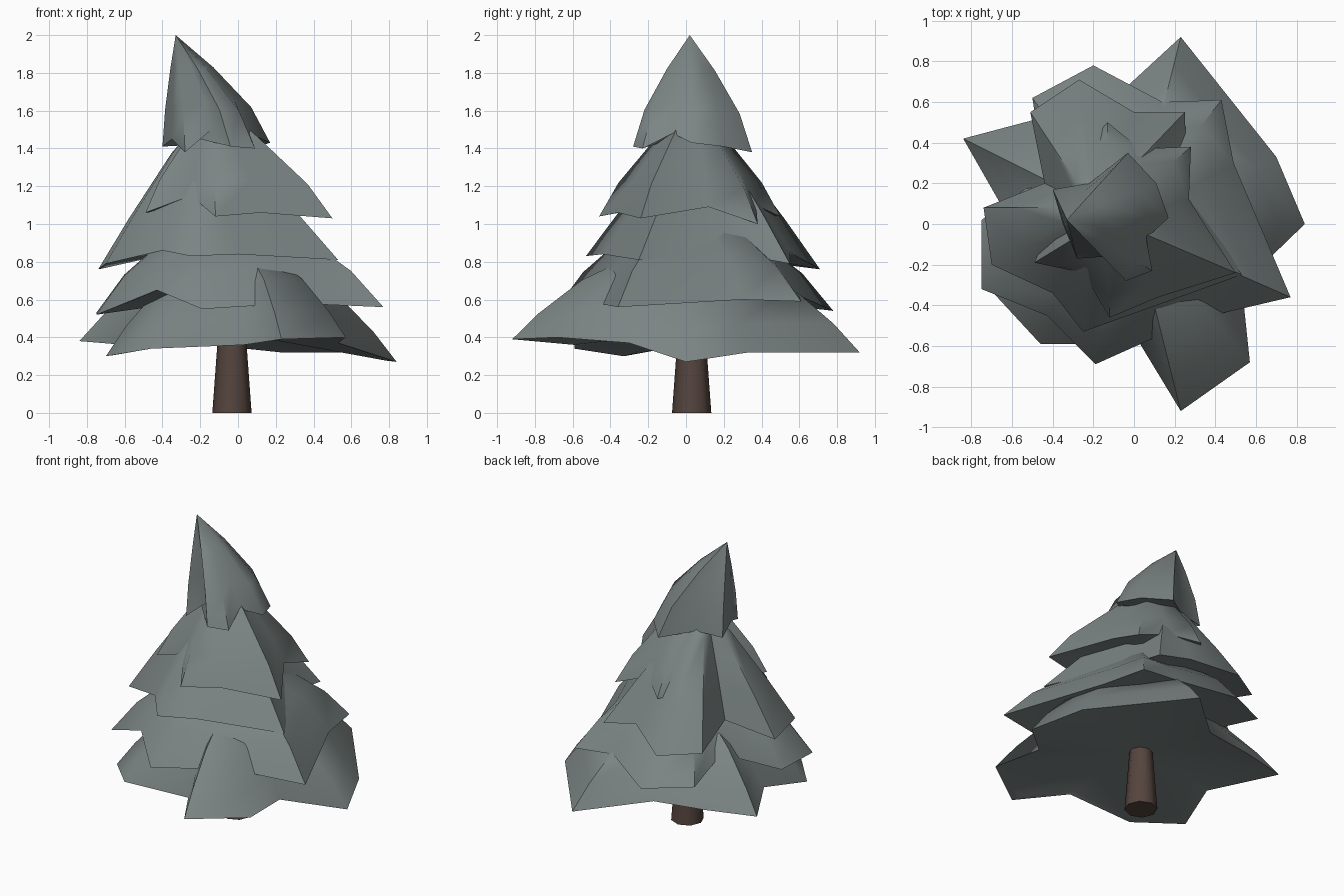
import bpy, bmesh
from math import radians
from mathutils import Vector

cube = bpy.data.objects.get("Cube")
if cube:
    bpy.data.objects.remove(cube, do_unlink=True)


def make_material(name, colour):
    mat = bpy.data.materials.new(name)
    mat.use_nodes = True
    mat.diffuse_color = (*colour, 1)
    shader = mat.node_tree.nodes["Principled BSDF"]
    shader.inputs["Base Color"].default_value = (*colour, 1)
    shader.inputs["Roughness"].default_value = 0.9
    return mat


needle_green = make_material("grey_green_needles", (0.2, 0.235, 0.23))
bark_brown = make_material("dark_brown_bark", (0.09, 0.058, 0.047))


def finish(name, bm, material, angle):
    bmesh.ops.recalc_face_normals(bm, faces=bm.faces)
    mesh = bpy.data.meshes.new(name)
    bm.to_mesh(mesh)
    bm.free()
    mesh.materials.append(material)
    obj = bpy.data.objects.new(name, mesh)
    bpy.context.collection.objects.link(obj)
    bpy.ops.object.select_all(action="DESELECT")
    obj.select_set(True)
    bpy.context.view_layer.objects.active = obj
    bpy.ops.object.shade_smooth_by_angle(angle=radians(angle))
    return obj


def bridge(bm, lower, upper):
    count = len(lower)
    for i in range(count):
        j = (i + 1) % count
        bm.faces.new((lower[i], lower[j], upper[j], upper[i]))


def fan(bm, ring, tip):
    for i in range(len(ring)):
        bm.faces.new((ring[i - 1], ring[i], tip))


def branch_tier(name, apex, belly, rim, profile):
    """Star-shaped skirt: rim points rise to the apex through (spread, rise) rings."""
    bm = bmesh.new()
    apex = Vector(apex)
    rim = [Vector(p) for p in rim]

    def ring(spread, rise):
        verts = []
        for p in rim:
            q = apex.lerp(p, spread)
            q.z = p.z + (apex.z - p.z) * rise
            verts.append(bm.verts.new(q))
        return verts

    rings = [ring(1, 0)] + [ring(s, r) for s, r in profile]
    for lower, upper in zip(rings, rings[1:]):
        bridge(bm, lower, upper)
    fan(bm, rings[-1], bm.verts.new(apex))
    # Thin lip and hollow underside
    lip = ring(0.93, 0.01)
    bridge(bm, lip, rings[0])
    fan(bm, lip, bm.verts.new((apex.x, apex.y, belly)))
    return finish(name, bm, needle_green, 60)


# Trunk: tapered eight-sided log
bm = bmesh.new()
bmesh.ops.create_cone(bm, cap_ends=True, segments=8, radius1=0.104,
                      radius2=0.06, depth=0.6)
bmesh.ops.translate(bm, verts=bm.verts, vec=(-0.032, 0.03, 0.3))
finish("trunk", bm, bark_brown, 50)

# Branch tiers, bottom to top
branch_tier("bottom_branches", (0, 0, 0.98), 0.42, [
    (0.84, 0, 0.27), (0.7, 0.33, 0.32), (0.23, 0.92, 0.32),
    (-0.15, 0.57, 0.36), (-0.5, 0.51, 0.37), (-0.84, 0.42, 0.38),
    (-0.6, 0, 0.36), (-0.7, -0.33, 0.3), (-0.46, -0.59, 0.34),
    (0.03, -0.59, 0.36), (0.23, -0.92, 0.39), (0.57, -0.68, 0.4),
    (0.53, -0.3, 0.37)],
    [(0.85, 0.23), (0.6, 0.53), (0.4, 0.68)])

branch_tier("lower_branches", (-0.05, 0, 1.2), 0.62, [
    (0.77, -0.36, 0.56), (0.49, 0.3, 0.6), (0.43, 0.61, 0.59),
    (0.14, 0.6, 0.62), (-0.2, 0.78, 0.54), (-0.5, 0.62, 0.57),
    (-0.44, 0.24, 0.64), (-0.75, 0.02, 0.53), (-0.75, -0.32, 0.52),
    (-0.43, -0.45, 0.65), (-0.19, -0.69, 0.55), (0.3, -0.47, 0.58)],
    [(0.79, 0.3), (0.66, 0.42), (0.35, 0.72)])

branch_tier("middle_branches", (-0.2, 0.08, 1.55), 0.88, [
    (0.53, -0.25, 0.81), (0.26, 0.22, 0.85), (0.25, 0.55, 0.79),
    (0, 0.55, 0.85), (-0.27, 0.71, 0.76), (-0.51, 0.55, 0.78),
    (-0.44, 0.2, 0.86), (-0.74, 0.08, 0.76), (-0.7, -0.2, 0.79),
    (-0.4, -0.34, 0.86), (-0.25, -0.53, 0.83), (0, -0.44, 0.84)],
    [(0.7, 0.34), (0.28, 0.78)])

branch_tier("upper_branches", (-0.13, 0.03, 1.68), 1.13, [
    (0.5, -0.24, 1.03), (0.27, 0.12, 1.09), (0.28, 0.38, 1),
    (0.03, 0.37, 1.1), (-0.13, 0.5, 1.04), (-0.29, 0.33, 1.06),
    (-0.22, 0.15, 1.15), (-0.41, 0, 1.07), (-0.49, -0.19, 1.06),
    (-0.25, -0.24, 1.15), (-0.12, -0.46, 1.04), (0.12, -0.36, 1.06)],
    [(0.79, 0.28), (0.44, 0.6)])

branch_tier("leaning_top", (-0.33, 0.02, 2), 1.48, [
    (0.17, 0.03, 1.43), (0.11, 0.2, 1.41), (-0.03, 0.35, 1.38),
    (-0.22, 0.2, 1.42), (-0.4, 0.17, 1.41), (-0.35, 0, 1.45),
    (-0.28, -0.17, 1.38), (-0.14, -0.16, 1.5), (-0.04, -0.28, 1.41),
    (0.09, -0.23, 1.4), (0.06, -0.07, 1.48)],
    [(0.8, 0.33), (0.4, 0.7)])
